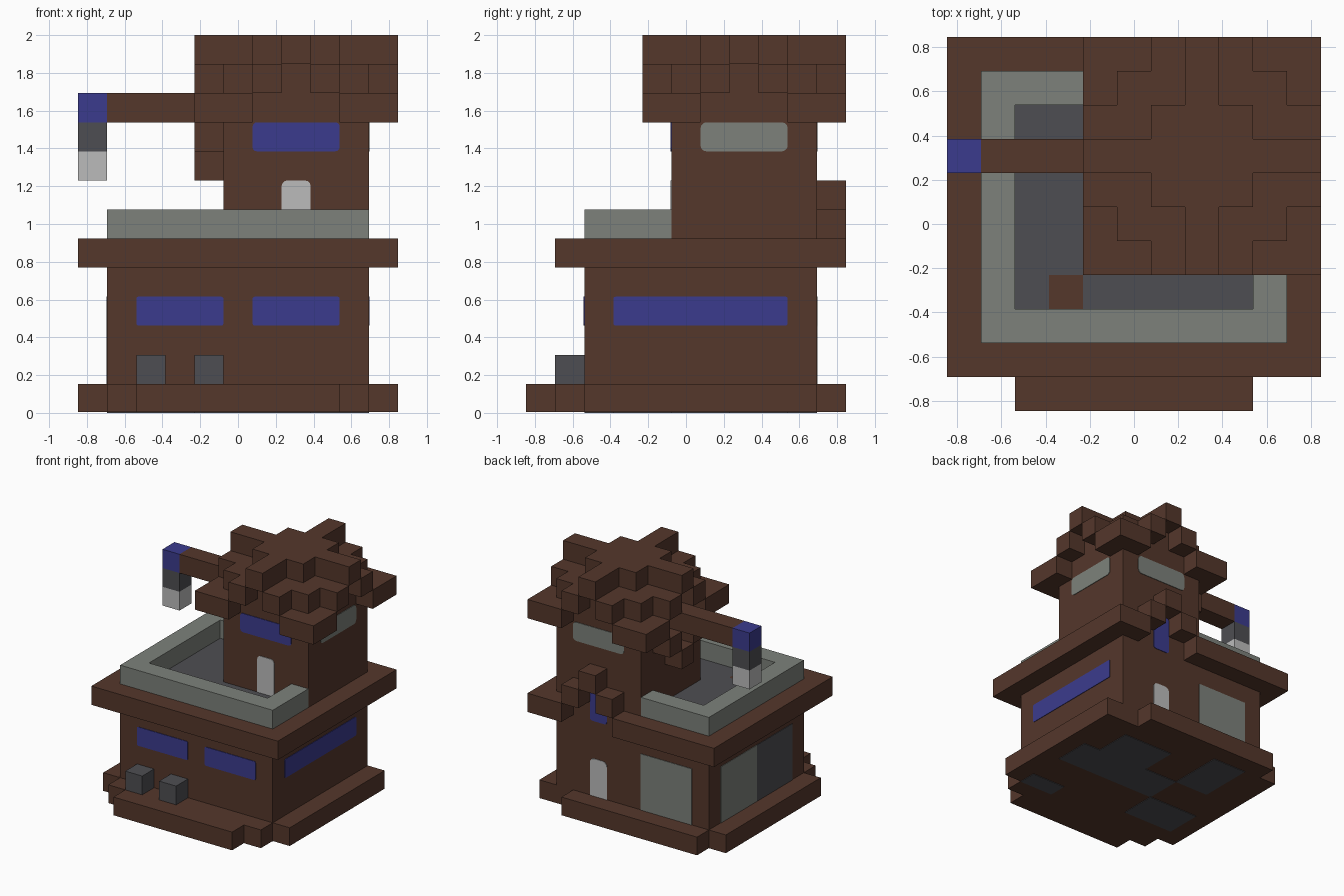
import bpy
import bmesh
from mathutils import Vector

default = bpy.data.objects.get("Cube")
if default:
    bpy.data.objects.remove(default, do_unlink=True)

U = 2 / 13                             # one block
SHIFT = Vector((5.5, 5.5, 0))          # centre of the block grid
T = 0.03                               # plate thickness in blocks


def material(name, r, g, b):
    m = bpy.data.materials.new(name)
    m.use_nodes = True
    m.diffuse_color = (r, g, b, 1)
    node = m.node_tree.nodes["Principled BSDF"]
    node.inputs["Base Color"].default_value = (r, g, b, 1)
    node.inputs["Roughness"].default_value = 0.9
    return m


BROWN = material("brown", 0.089, 0.038, 0.024)
BLUE = material("blue", 0.044, 0.044, 0.27)
STONE = material("stone_grey", 0.205, 0.222, 0.198)
DARK = material("dark_grey", 0.076, 0.076, 0.084)
LIGHT = material("light_grey", 0.5, 0.5, 0.5)


def add_box(bm, x, y, z):
    """Box spanning block ranges x, y, z; returns its vertices."""
    verts = bmesh.ops.create_cube(bm, size=1)["verts"]
    for v in verts:
        v.co = (Vector([r[0] if c < 0 else r[1] for c, r in zip(v.co, (x, y, z))]) - SHIFT) * U
    return verts


def finish(name, bm, mat):
    mesh = bpy.data.meshes.new(name)
    bmesh.ops.recalc_face_normals(bm, faces=bm.faces)
    bm.to_mesh(mesh)
    bm.free()
    mesh.materials.append(mat)
    obj = bpy.data.objects.new(name, mesh)
    bpy.context.scene.collection.objects.link(obj)
    return obj


def blocks(name, mat, *boxes):
    bm = bmesh.new()
    for b in boxes:
        add_box(bm, *b)
    return finish(name, bm, mat)


def panel(name, mat, side, span, z, at, rounded=0.0, top_only=False):
    """Thin painted plate on a wall: side is front, back, left or right (+x = right wall)."""
    out = at + (T if side in ("back", "east") else -T)
    depth = (min(at, out), max(at, out))
    axis = 1 if side in ("front", "back") else 0
    x, y = (span, depth) if axis else (depth, span)
    bm = bmesh.new()
    add_box(bm, x, y, z)
    if rounded:
        top = z[1] * U - 0.001
        edges = [e for e in bm.edges
                 if abs((e.verts[0].co - e.verts[1].co)[axis]) > 1e-4
                 and (e.verts[0].co - e.verts[1].co).length < 2 * T * U
                 and (not top_only or e.verts[0].co.z > top)]
        bmesh.ops.bevel(bm, geom=edges, offset=rounded * U, segments=3, profile=0.5, affect='EDGES')
    return finish(name, bm, mat)


# Stepped base
blocks("base", BROWN,
       ((0, 11), (2, 10), (T, 1)),
       ((1, 10), (1, 2), (T, 1)),
       ((2, 9), (0, 1), (T, 1)),
       ((1, 9), (10, 11), (T, 1)))

# Dark patches under the base
blocks("base_underside_patches", DARK,
       ((8, 10), (2, 3), (0, T)),
       ((7, 10), (5, 7), (0, T)),
       ((6, 9), (7, 9), (0, T)),
       ((4, 7), (5, 7), (0, T)),
       ((2, 4), (7, 10), (0, T)),
       ((1, 4), (3, 5), (0, T)))

# Lower storey and the ledge around it, open behind the rear window
blocks("lower_walls", BROWN, ((1, 10), (2, 10), (1, 5)))
blocks("ledge", BROWN,
       ((0, 11), (1, 10), (5, 6)),
       ((0, 6), (10, 11), (5, 6)),
       ((9, 11), (10, 11), (5, 6)))

# Lower storey openings
for name, span in (("front_window_a", (2, 5)), ("front_window_b", (6, 9))):
    panel(name, BLUE, "front", span, (3, 4), 2, 0.08)
panel("side_window", BLUE, "east", (3, 9), (3, 4), 10, 0.08)
panel("rear_door", LIGHT, "back", (7, 8), (1, 3), 10, 0.25, True)
panel("rear_gate", STONE, "back", (2, 5), (1, 4), 10)
panel("side_gate", STONE, "west", (6, 9), (1, 4), 1)
panel("side_shutter", DARK, "west", (3, 6), (1, 4), 1)

# Blocks on the front step
blocks("front_blocks", DARK, *[((x, x + 1), (1, 2), (1, 2)) for x in (2, 4)])

# Terrace
blocks("parapet", STONE,
       ((1, 2), (2, 10), (6, 7)),
       ((2, 10), (2, 3), (6, 7)),
       ((9, 10), (3, 5), (6, 7)),
       ((2, 5), (9, 10), (6, 7)))
blocks("terrace_floor", DARK,
       ((2, 5), (4, 9), (6, 6 + T)),
       ((2, 3), (3, 4), (6, 6 + T)),
       ((4, 9), (3, 4), (6, 6 + T)),
       ((5, 9), (4, 5), (6, 6 + T)))
blocks("terrace_hatch", BROWN, ((3, 4), (3, 4), (6, 6 + T)))

# Tower and its openings
blocks("tower", BROWN, ((5, 10), (5, 10), (6, 11)))
panel("tower_door", LIGHT, "front", (7, 8), (6, 8), 5, 0.2, True)
panel("tower_front_window", BLUE, "front", (6, 9), (9, 10), 5, 0.15)
panel("tower_side_window", STONE, "east", (6, 9), (9, 10), 10, 0.2)
panel("tower_rear_window", STONE, "back", (6, 9), (9, 10), 10, 0.2)
panel("stair_window", BLUE, "back", (7, 8), (5, 7), 10, 0.15)

# Small arch over the stair window, and the bracket under the boom
blocks("rear_arch", BROWN,
       ((6, 7), (10, 11), (6, 7)),
       ((7, 8), (10, 11), (7, 8)),
       ((8, 9), (10, 11), (6, 7)))
blocks("boom_bracket", BROWN,
       ((4, 5), (6, 7), (9, 10)),
       ((4, 5), (7, 8), (8, 9)),
       ((4, 5), (8, 9), (9, 10)))

# Roof: corner eaves, stepped gables on all four sides, cross-shaped top
ends = ((4, 6), (9, 11))
blocks("roof_corners", BROWN, *[(x, y, (10, 11)) for x in ends for y in ends])
gables = [((5, 10), (5, 10), (11, 12))]
for c in (6, 8):
    for edge in ((4, 5), (10, 11)):
        gables += [((c, c + 1), edge, (11, 12)), (edge, (c, c + 1), (11, 12))]
blocks("roof_gables", BROWN, *gables)
blocks("roof_top", BROWN,
       ((6, 9), (6, 9), (12, 13)),
       *[((7, 8), e, (12, 13)) for e in ((4, 6), (9, 11))],
       *[(e, (7, 8), (12, 13)) for e in ((4, 6), (9, 11))])

# Boom with hanging lantern
blocks("boom", BROWN, ((1, 5), (7, 8), (10, 11)))
for i, (name, mat) in enumerate((("lantern_bottom", LIGHT), ("lantern_middle", DARK), ("boom_tip", BLUE))):
    blocks(name, mat, ((0, 1), (7, 8), (8 + i, 9 + i)))
